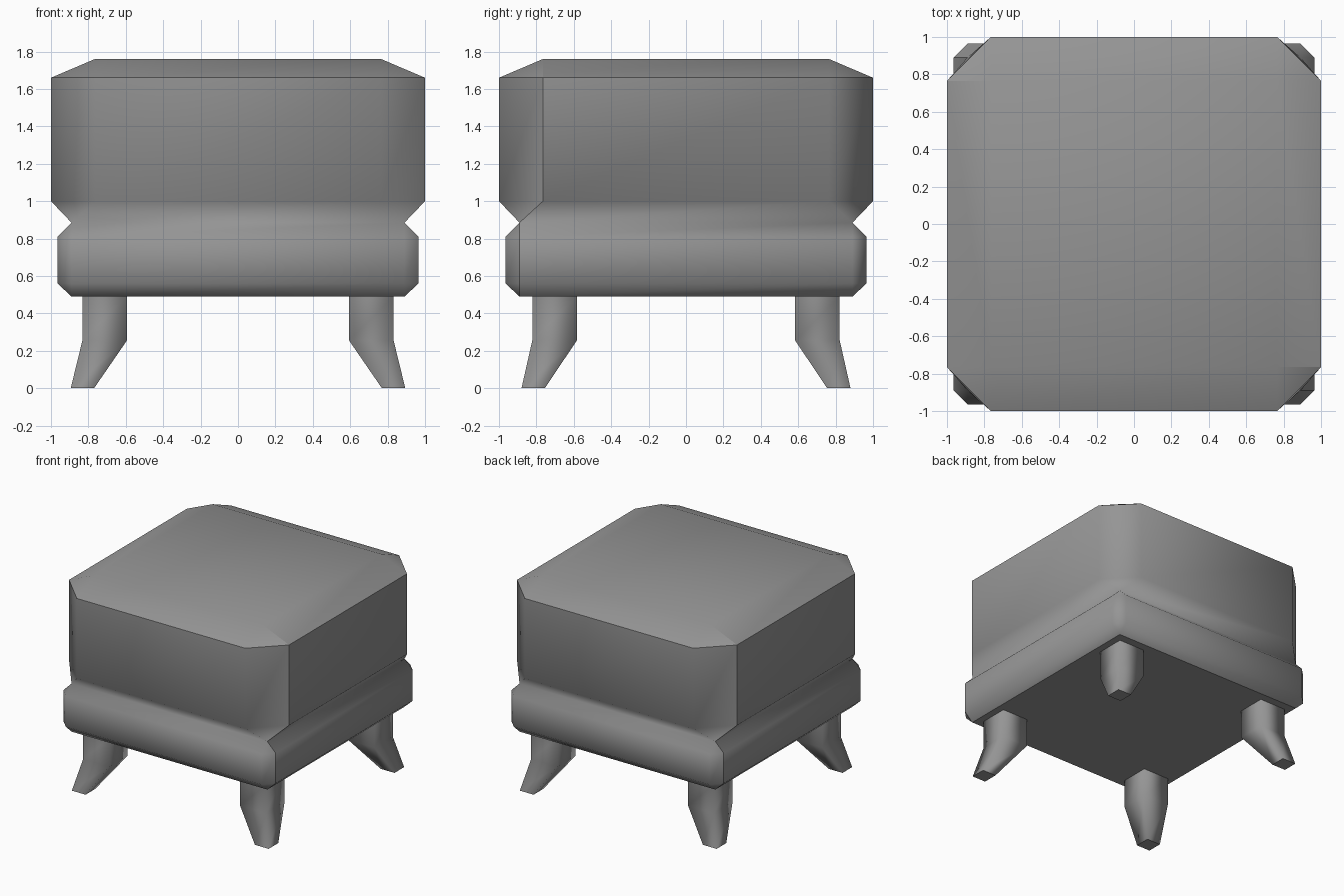
import bpy
import bmesh

default = bpy.data.objects.get("Cube")
if default:
    bpy.data.objects.remove(default, do_unlink=True)

GREY = (0.3, 0.3, 0.3, 1.0)
fabric = bpy.data.materials.new("mid grey")
fabric.use_nodes = True
fabric.diffuse_color = GREY
fabric.node_tree.nodes["Principled BSDF"].inputs["Base Color"].default_value = GREY

CORNERS = [(1, 1), (-1, 1), (-1, -1), (1, -1)]


def ring(bm, half, z, cut=0.0, centre=(0, 0)):
    """Square ring as eight slots; a cut splits each corner in two."""
    slots = []
    for sx, sy in CORNERS:
        spots = [(half, half - cut), (half - cut, half)]
        if sx * sy < 0:
            spots.reverse()
        made = [bm.verts.new((centre[0] + sx * x, centre[1] + sy * y, z))
                for x, y in (spots if cut else spots[:1])]
        slots += made if cut else made * 2
    return slots


def loft(bm, rings):
    """Skin a stack of rings and cap both ends."""
    for a, b in zip(rings, rings[1:]):
        for i in range(8):
            j = (i + 1) % 8
            corners = list(dict.fromkeys([a[i], a[j], b[j], b[i]]))
            if len(corners) > 2:
                bm.faces.new(corners)
    for end in (rings[0], rings[-1]):
        bm.faces.new(list(dict.fromkeys(end)))
    bmesh.ops.recalc_face_normals(bm, faces=bm.faces)


def finish(bm, name, is_sharp):
    for face in bm.faces:
        face.smooth = True
    for edge in bm.edges:
        edge.smooth = not is_sharp(*[v.co for v in edge.verts])
    mesh = bpy.data.meshes.new(name)
    bm.to_mesh(mesh)
    bm.free()
    mesh.materials.append(fabric)
    obj = bpy.data.objects.new(name, mesh)
    bpy.context.collection.objects.link(obj)


def level(a, b, z):
    return abs(a.z - z) < 0.001 and abs(b.z - z) < 0.001


# Padded seat: band below, groove, then a chamfered cushion
FLOOR, RIM, TOP = 0.49, 1.66, 1.76
bm = bmesh.new()
loft(bm, [
    ring(bm, 0.89, FLOOR),
    ring(bm, 0.965, 0.56, 0.075),
    ring(bm, 0.965, 0.81, 0.075),
    ring(bm, 0.89, 0.885),
    ring(bm, 1.0, 1.0, 0.235),
    ring(bm, 1.0, RIM, 0.235),
    ring(bm, 0.765, TOP),
])


def seat_sharp(a, b):
    # Rim, underside, and the side seams of two opposite corners
    if level(a, b, RIM) or level(a, b, FLOOR):
        return True
    rising = abs(a.z - b.z) > 0.01 and FLOOR < min(a.z, b.z) and max(a.z, b.z) < TOP
    return rising and all(v.x * v.y < 0 and abs(v.x) > abs(v.y) - 0.001 for v in (a, b))


finish(bm, "seat_cushion", seat_sharp)

# Splayed tapering legs
for (sx, sy), name in zip(CORNERS, ["back_left_leg", "back_right_leg",
                                    "front_right_leg", "front_left_leg"]):
    bm = bmesh.new()
    loft(bm, [
        ring(bm, 0.0625, 0.0, centre=(sx * 0.832, sy * 0.817)),
        ring(bm, 0.119, 0.255, centre=(sx * 0.713, sy * 0.703)),
        ring(bm, 0.119, FLOOR, centre=(sx * 0.713, sy * 0.703)),
    ])
    finish(bm, name, lambda a, b: level(a, b, 0.0) or level(a, b, FLOOR))
